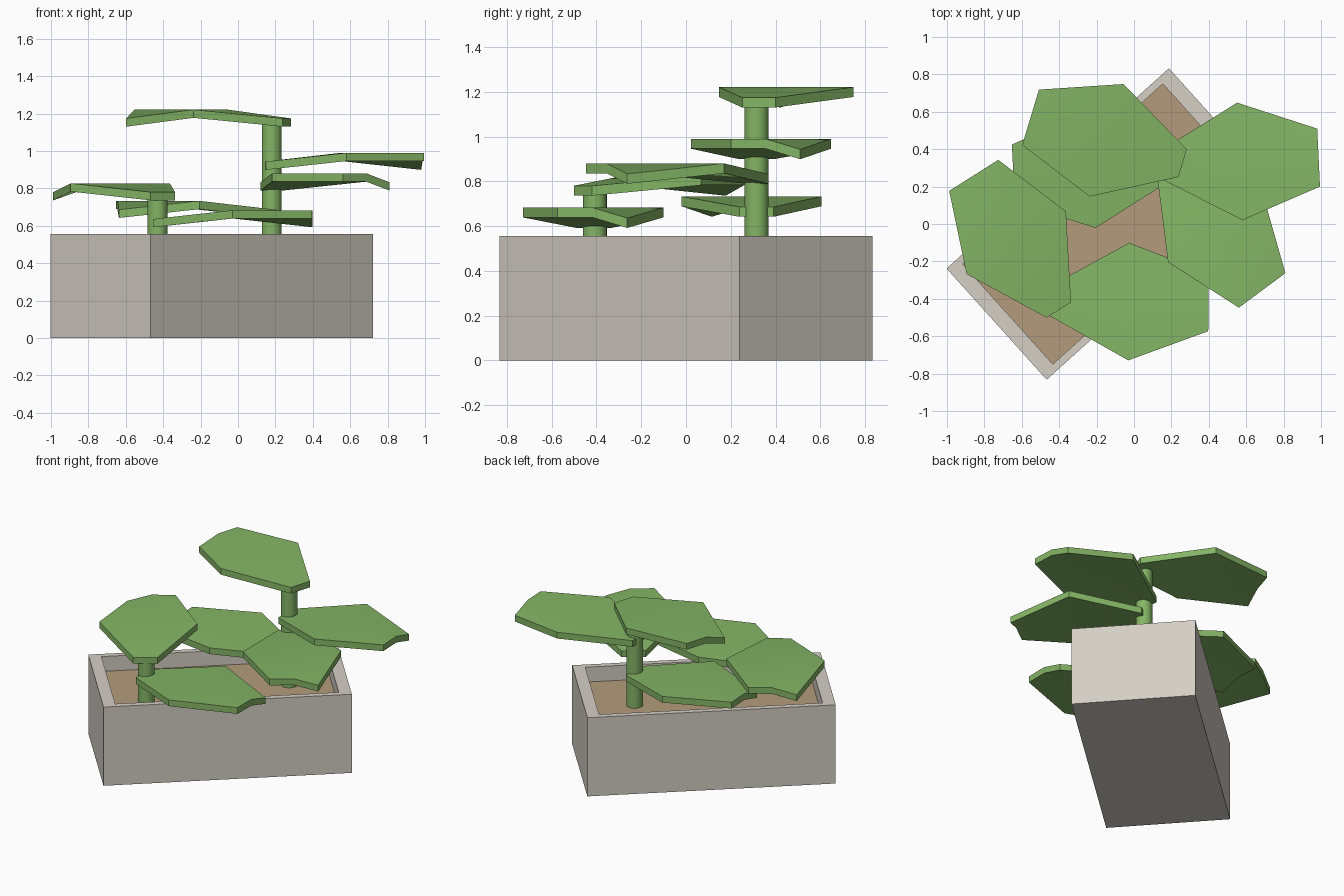
import bpy, bmesh, math
from mathutils import Vector

if "Cube" in bpy.data.objects:
    bpy.data.objects.remove(bpy.data.objects["Cube"])


def material(name, color):
    m = bpy.data.materials.new(name)
    m.diffuse_color = (*color, 1)
    m.use_nodes = True
    m.node_tree.nodes["Principled BSDF"].inputs["Base Color"].default_value = m.diffuse_color
    return m


GREEN = material("leaf green", (0.23, 0.46, 0.13))
SOIL = material("soil brown", (0.45, 0.33, 0.20))
STONE = material("warm stone", (0.66, 0.62, 0.56))
CENTER, ANGLE = (-0.14, 0.0), math.radians(42)


def finish(name, bm, mat, smooth=False):
    bmesh.ops.recalc_face_normals(bm, faces=bm.faces)
    me = bpy.data.meshes.new(name)
    bm.to_mesh(me)
    bm.free()
    ob = bpy.data.objects.new(name, me)
    bpy.context.collection.objects.link(ob)
    me.materials.append(mat)
    if smooth:
        bpy.ops.object.select_all(action='DESELECT')
        ob.select_set(True)
        bpy.context.view_layer.objects.active = ob
        bpy.ops.object.shade_smooth_by_angle(angle=math.radians(30))
    return ob


def block(sx, sy, z0, z1):
    bm = bmesh.new()
    bmesh.ops.create_cube(bm, size=1)
    for v in bm.verts:
        v.co = (v.co.x * sx, v.co.y * sy, z0 if v.co.z < 0 else z1)
    return bm


def place(ob):
    ob.location = (*CENTER, 0)
    ob.rotation_euler.z = ANGLE


# Planter: the top is inset proportionally and sunk down to the soil
RIM, SOIL_Z = 0.555, 0.45
bm = block(1.6, 0.8, 0, RIM)
top = [f for f in bm.faces if f.calc_center_median().z > RIM - 0.01]
for depth, scale in ((0, 0.9), (SOIL_Z - 0.02 - RIM, 1)):
    ext = bmesh.ops.extrude_face_region(bm, geom=top)["geom"]
    bmesh.ops.delete(bm, geom=top, context='FACES')
    top = [g for g in ext if isinstance(g, bmesh.types.BMFace)]
    for v in top[0].verts:
        v.co = (v.co.x * scale, v.co.y * scale, v.co.z + depth)
place(finish("planter_box", bm, STONE))

# Soil slab
place(finish("soil", block(1.44, 0.72, SOIL_Z - 0.02, SOIL_Z), SOIL))

# Stems
for name, x, y, z1 in (("short_stem", -0.43, -0.407, 0.765),
                       ("tall_stem", 0.18, 0.315, 1.155)):
    bm = bmesh.new()
    bmesh.ops.create_cone(bm, cap_ends=True, segments=32, radius1=0.053,
                          radius2=0.053, depth=z1 - SOIL_Z + 0.01)
    bmesh.ops.translate(bm, verts=bm.verts, vec=(x, y, (z1 + SOIL_Z - 0.01) / 2))
    finish(name, bm, GREEN, True)


# Leaf: 2x2 quad sheet from base to tip, low at the base and at the left tip corner
def leaf(name, base, tip, z, thick=0.044, drop=0.047):
    a, b = Vector(base), Vector(tip)
    side = Vector((a.y - b.y, b.x - a.x)).normalized()
    bm = bmesh.new()
    rows = []
    for t, half in ((0, 0.077), (0.5, 0.314), (1, 0.155)):
        row = []
        for s in (1, 0, -1):
            p = a.lerp(b, t) + side * half * s
            low = t == 0 or (t == 1 and s == 1)
            row.append(bm.verts.new((p.x, p.y, z - drop * low)))
        rows.append(row)
    for i in range(2):
        for j in range(2):
            bm.faces.new((rows[i][j], rows[i][j + 1],
                          rows[i + 1][j + 1], rows[i + 1][j]))
    ext = bmesh.ops.extrude_face_region(bm, geom=bm.faces[:], use_keep_orig=True)
    low = [g for g in ext["geom"] if isinstance(g, bmesh.types.BMVert)]
    bmesh.ops.translate(bm, verts=low, vec=(0, 0, -thick))
    finish(name, bm, GREEN, True)


LEAVES = [
    ((0.26, 0.325), (-0.553, 0.57), 1.221),
    ((0.145, 0.315), (0.987, 0.355), 0.99),
    ((0.183, 0.322), (0.685, -0.355), 0.88),
    ((0.2, 0.315), (-0.645, 0.27), 0.733),
    ((-0.402, -0.46), (-0.857, 0.26), 0.827),
    ((-0.455, -0.412), (0.398, -0.418), 0.683),
]
for i, (base, tip, z) in enumerate(LEAVES, 1):
    leaf(f"leaf_{i}", base, tip, z)
